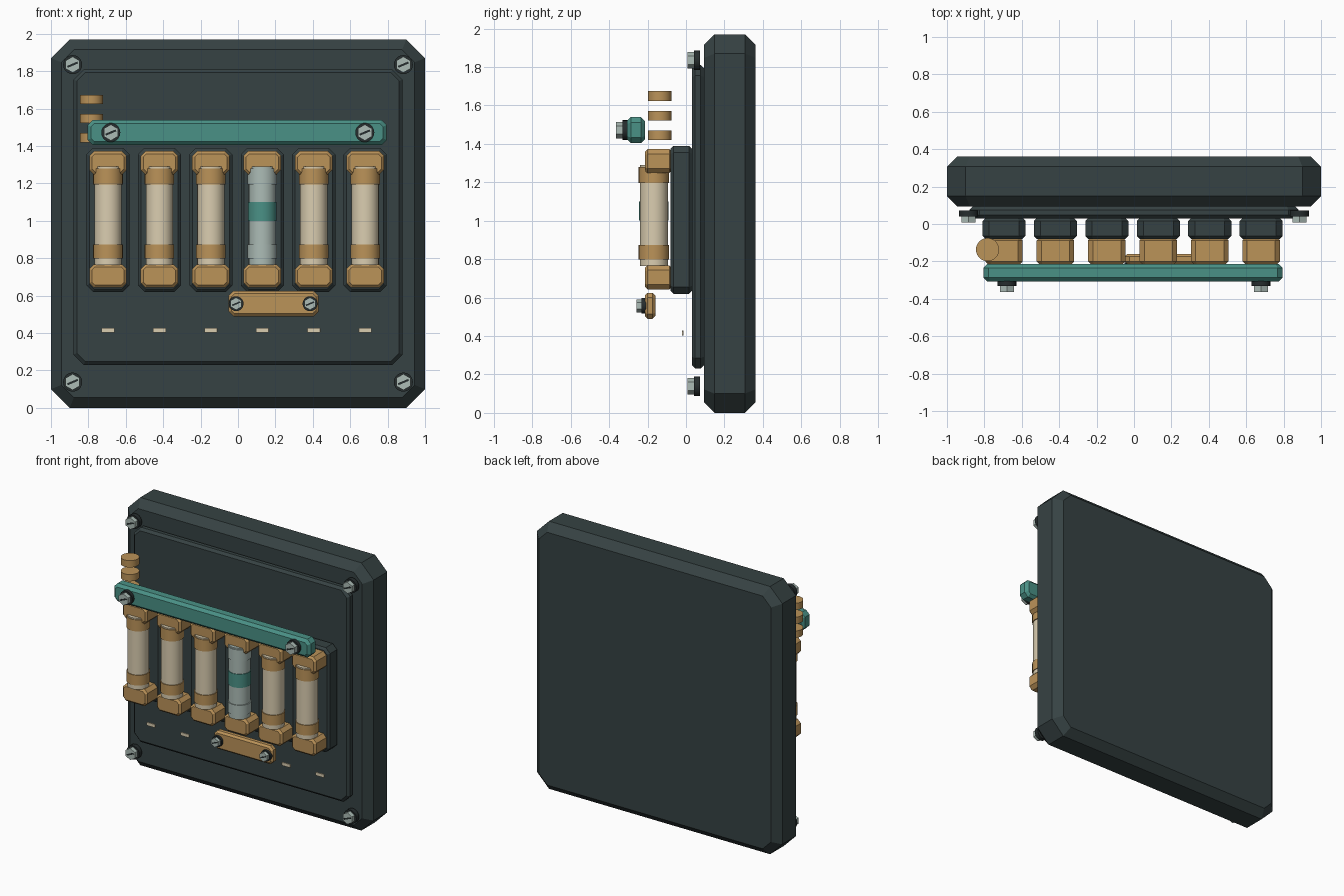
import bpy, bmesh, math
from mathutils import Matrix

if "Cube" in bpy.data.objects:
    bpy.data.objects.remove(bpy.data.objects["Cube"])


def material(name, rgb):
    lin = [((c / 255 + 0.055) / 1.055) ** 2.4 for c in rgb] + [1]
    m = bpy.data.materials.new(name)
    m.use_nodes = True
    m.diffuse_color = lin
    m.node_tree.nodes["Principled BSDF"].inputs["Base Color"].default_value = lin
    return m


SLATE = material("dark slate", (54, 66, 67))
BLACK = material("near black", (38, 45, 46))
TEAL = material("teal", (74, 145, 134))
BRASS = material("brass", (187, 147, 89))
CREAM = material("cream", (218, 205, 176))
STEEL = material("pale steel", (172, 188, 182))


def finish(name, bm, mat):
    bmesh.ops.recalc_face_normals(bm, faces=bm.faces)
    me = bpy.data.meshes.new(name)
    bm.to_mesh(me)
    bm.free()
    me.materials.append(mat)
    ob = bpy.data.objects.new(name, me)
    bpy.context.collection.objects.link(ob)
    return ob


def plate(name, x, z, w, h, y0, y1, corner, bevel, mat):
    """Upright plate with cut corners and chamfered front and back edges."""
    bm = bmesh.new()
    rings = []
    for y, inset in ((y0, bevel), (y0 + bevel, 0), (y1 - bevel, 0), (y1, bevel)):
        a, b, c = w / 2 - inset, h / 2 - inset, corner - 0.59 * inset
        outline = [(a, b - c), (a - c, b), (c - a, b), (-a, b - c),
                   (-a, c - b), (c - a, -b), (a - c, -b), (a, c - b)]
        rings.append([bm.verts.new((x + p, y, z + q)) for p, q in outline])
    for r, s in zip(rings, rings[1:]):
        for i in range(8):
            j = (i + 1) % 8
            bm.faces.new((r[i], r[j], s[j], s[i]))
    bm.faces.new(rings[0])
    bm.faces.new(rings[-1])
    return finish(name, bm, mat)


def cylinder(name, loc, r, depth, mat, axis="Z", sides=28):
    """Cylinder centred on loc, along Z or Y."""
    bm = bmesh.new()
    rot = Matrix.Rotation(math.pi / 2, 4, "X") if axis == "Y" else Matrix()
    bmesh.ops.create_cone(bm, cap_ends=True, segments=sides, radius1=r, radius2=r,
                          depth=depth, matrix=Matrix.Translation(loc) @ rot)
    ob = finish(name, bm, mat)
    if sides > 8:
        bpy.ops.object.select_all(action="DESELECT")
        ob.select_set(True)
        bpy.context.view_layer.objects.active = ob
        bpy.ops.object.shade_smooth_by_angle(angle=math.radians(35))
    return ob


def bolt(name, x, z, back, size=1.0):
    """Dark washer, hexagonal head and slanted slot, facing the front."""
    t = 0.032 * size
    cylinder(name + "_washer", (x, back - t / 2, z), 0.051 * size, t, BLACK, "Y", 20)
    cylinder(name + "_head", (x, back - 1.5 * t, z), 0.043 * size, t, STEEL, "Y", 6)
    bm = bmesh.new()
    place = (Matrix.Translation((x, back - 2 * t, z)) @ Matrix.Rotation(-0.4, 4, "Y")
             @ Matrix.Diagonal((0.06 * size, 0.003, 0.011 * size, 1)))
    bmesh.ops.create_cube(bm, size=1, matrix=place)
    finish(name + "_slot", bm, BLACK)


# Backboard and raised panel
plate("backboard", 0, 0.985, 2, 1.97, 0.094, 0.362, 0.1, 0.055, SLATE)
plate("front_panel", 0, 1.02, 1.76, 1.58, 0.03, 0.094, 0.055, 0.018, SLATE)
for sx, side in ((-1, "right"), (1, "left")):
    for z, level in ((0.138, "lower"), (1.835, "upper")):
        bolt(f"{level}_{side}_bolt", sx * 0.884, z, 0.073)

# Row of six fuses with holders, clips and labels
for i in range(6):
    x = -0.695 + 0.275 * i
    special = i == 3
    plate(f"fuse_base_{i}", x, 1.005, 0.23, 0.77, -0.08, 0.032, 0.035, 0.016, SLATE)
    plate(f"upper_clip_{i}", x, 1.31, 0.2, 0.125, -0.214, -0.073, 0.025, 0.014, BRASS)
    plate(f"lower_clip_{i}", x, 0.705, 0.2, 0.125, -0.214, -0.073, 0.025, 0.014, BRASS)
    y = -0.167
    cylinder(f"fuse_tube_{i}", (x, y, 1.027), 0.073, 0.525, STEEL if special else CREAM)
    for z, h, end in ((1.238, 0.085, "upper"), (0.835, 0.075, "lower")):
        cylinder(f"{end}_cap_{i}", (x, y, z), 0.079, h, STEEL if special else BRASS)
    if special:
        cylinder("fuse_band", (x, y, 1.05), 0.077, 0.1, TEAL)
    plate(f"label_{i}", x, 0.415, 0.07, 0.025, -0.021, -0.013, 0.003, 0.001, CREAM)

# Upper bus bar
plate("bus_bar", -0.005, 1.472, 1.6, 0.135, -0.307, -0.214, 0.028, 0.02, TEAL)
for x, side in ((-0.68, "right"), (0.678, "left")):
    bolt(f"bus_bar_{side}_bolt", x, 1.472, -0.299)

# Lower link bar
plate("link_bar", 0.19, 0.557, 0.48, 0.135, -0.214, -0.16, 0.025, 0.014, BRASS)
for x, side in ((-0.01, "right"), (0.385, "left")):
    bolt(f"link_bar_{side}_bolt", x, 0.557, -0.207, 0.78)

# Stack of terminal discs
for i in range(3):
    cylinder(f"terminal_disc_{i}", (-0.783, -0.137, 1.445 + 0.102 * i), 0.062, 0.05, BRASS)
